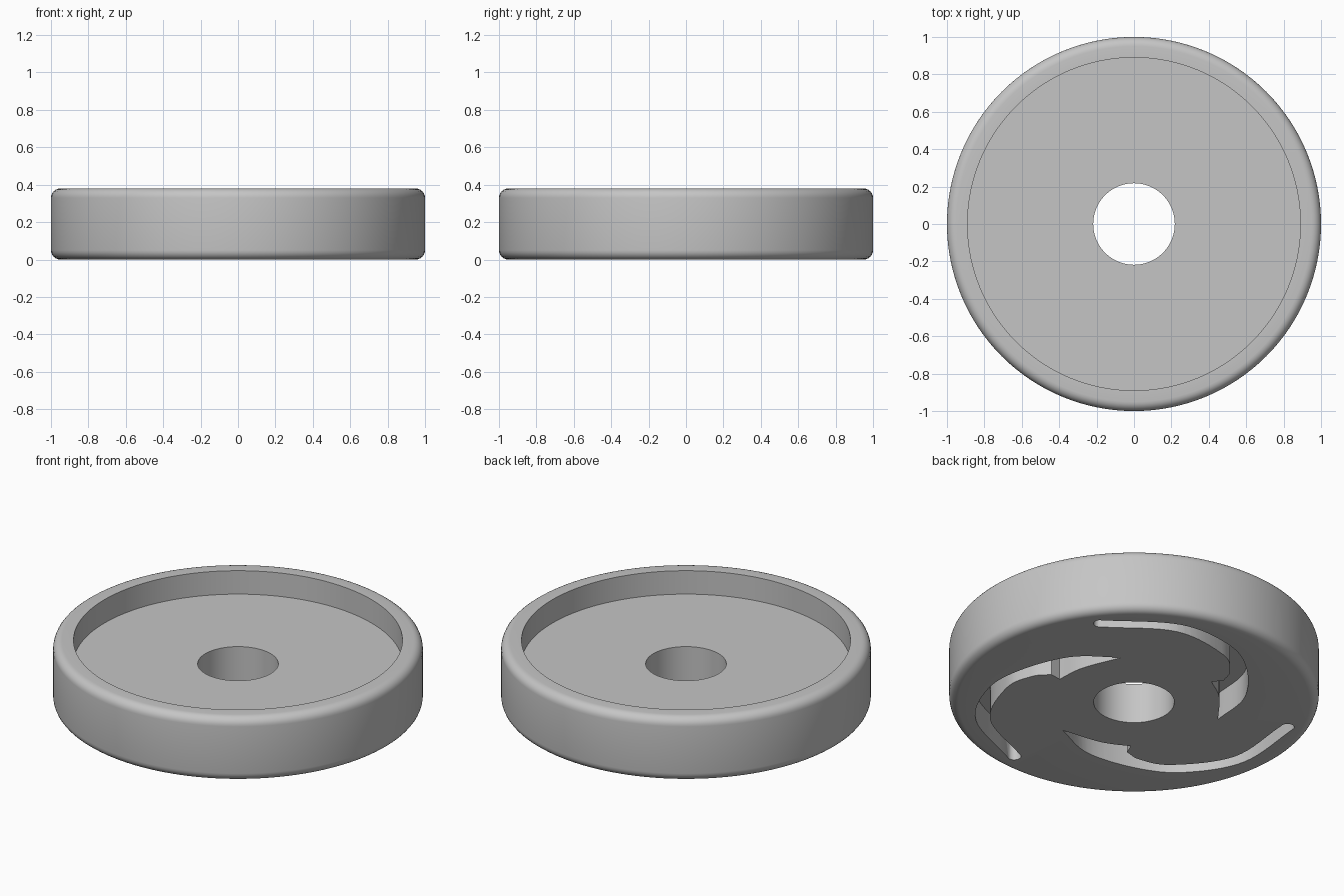
import bpy
import bmesh
from math import cos, sin, pi, radians
from mathutils import Vector

default = bpy.data.objects.get("Cube")
if default:
    bpy.data.objects.remove(default, do_unlink=True)

HEIGHT, FLOOR, SLOT_DEPTH = 0.38, 0.24, 0.16
OUTER, RECESS, BORE, FILLET = 1.0, 0.89, 0.218, 0.05
SEGMENTS = 128

grey = bpy.data.materials.new("plain grey")
grey.use_nodes = True
colour = (0.56, 0.56, 0.56, 1)
grey.diffuse_color = colour
grey.node_tree.nodes["Principled BSDF"].inputs["Base Color"].default_value = colour


def make_object(name, bm):
    bmesh.ops.recalc_face_normals(bm, faces=bm.faces)
    mesh = bpy.data.meshes.new(name)
    bm.to_mesh(mesh)
    bm.free()
    mesh.materials.append(grey)
    obj = bpy.data.objects.new(name, mesh)
    bpy.context.collection.objects.link(obj)
    return obj


def fillet(z, start):
    """Quarter-round corner of the rim, as (radius, height) points."""
    angles = [radians(start + 90 * i / 6) for i in range(7)]
    return [(OUTER - FILLET + FILLET * cos(a), z + FILLET * sin(a)) for a in angles]


def polar(degrees, radius):
    a = radians(225 - degrees)
    return Vector((radius * cos(a), radius * sin(a)))


def smooth_path(knots, steps=8):
    """Catmull-Rom curve through polar knots."""
    p = [polar(*k) for k in knots]
    p = [2 * p[0] - p[1]] + p + [2 * p[-1] - p[-2]]
    path = []
    for a, b, c, d in zip(p, p[1:], p[2:], p[3:]):
        for i in range(steps):
            t = i / steps
            path.append(0.5 * (2 * b + (c - a) * t + (2 * a - 5 * b + 4 * c - d) * t * t
                               + (3 * b - a - 3 * c + d) * t ** 3))
    return path + [p[-2]]


# Dished disc with a bore, turned from one closed profile
profile = [(BORE, 0)] + fillet(FILLET, -90) + fillet(HEIGHT - FILLET, 0)
profile += [(RECESS, HEIGHT), (RECESS, FLOOR), (BORE, FLOOR)]
bm = bmesh.new()
rings = [[bm.verts.new((r * cos(2 * pi * s / SEGMENTS), r * sin(2 * pi * s / SEGMENTS), z))
          for r, z in profile] for s in range(SEGMENTS)]
count = len(profile)
for s in range(SEGMENTS):
    here, after = rings[s], rings[(s + 1) % SEGMENTS]
    for i in range(count):
        j = (i + 1) % count
        bm.faces.new((here[i], after[i], after[j], here[j]))
disc = make_object("disc_body", bm)

# Spiral slot outline: outer wall, round end, inner wall, stepped pocket
END = 67
outer_wall = smooth_path([(-57, 0.49), (-30, 0.60), (-4, 0.71), (15, 0.805), (38, 0.877), (END, 0.91)])
inner_wall = smooth_path([(END, 0.835), (38, 0.80), (12, 0.707), (-2, 0.62), (-9, 0.54)])
pocket = smooth_path([(-7, 0.475), (-28, 0.465), (-57, 0.49)])
middle = (outer_wall[-1] + inner_wall[0]) / 2
arm = outer_wall[-1] - middle
along = polar(END + 90, arm.length)
round_end = [middle + arm * cos(pi * i / 10) + along * sin(pi * i / 10) for i in range(1, 10)]
outline = outer_wall + round_end + inner_wall + pocket[:-1]

# Three slots repeated around the axis
bm = bmesh.new()
for turn in range(3):
    a = 2 * pi * turn / 3
    base = [bm.verts.new((p.x * cos(a) - p.y * sin(a), p.x * sin(a) + p.y * cos(a), -0.05))
            for p in outline]
    face = bm.faces.new(base)
    result = bmesh.ops.extrude_face_region(bm, geom=[face])
    top = [g for g in result["geom"] if isinstance(g, bmesh.types.BMVert)]
    bmesh.ops.translate(bm, verts=top, vec=(0, 0, SLOT_DEPTH + 0.05))
cutter = make_object("slot_cutter", bm)
cutter.hide_render = True

# Cut the slots into the underside
cut = disc.modifiers.new("spiral_slots", "BOOLEAN")
cut.operation = "DIFFERENCE"
cut.solver = "EXACT"
cut.object = cutter
bpy.ops.object.select_all(action="DESELECT")
disc.select_set(True)
bpy.context.view_layer.objects.active = disc
bpy.ops.object.modifier_apply(modifier=cut.name)
bpy.data.objects.remove(cutter, do_unlink=True)
bpy.ops.object.shade_smooth_by_angle(angle=radians(30))
